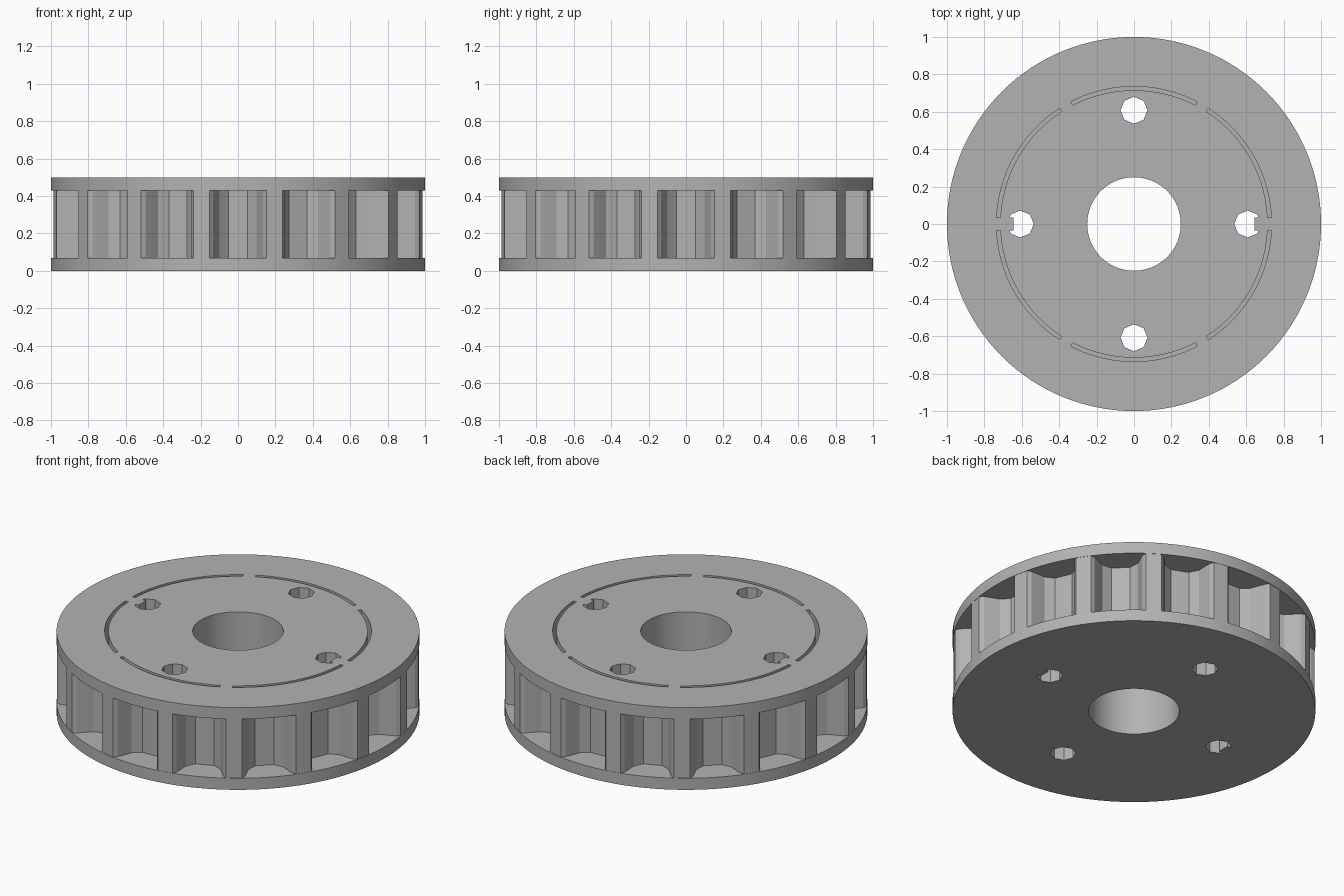
import bpy, bmesh
from math import sin, cos, pi, radians

TEETH = 16
HEIGHT, FLANGE = 0.5, 0.07

if "Cube" in bpy.data.objects:
    bpy.data.objects.remove(bpy.data.objects["Cube"], do_unlink=True)

grey = bpy.data.materials.new("plain grey")
grey.use_nodes = True
grey.diffuse_color = (0.45, 0.45, 0.45, 1)
grey.node_tree.nodes["Principled BSDF"].inputs["Base Color"].default_value = grey.diffuse_color


def polar(r, a):
    return (r * cos(a), r * sin(a))


def circle(r, n):
    return [polar(r, 2 * pi * i / n) for i in range(n)]


def turn(pts, a):
    return [(x * cos(a) - y * sin(a), x * sin(a) + y * cos(a)) for x, y in pts]


def prism(name, pts, z0, z1):
    """Extrude a flat outline from z0 up to z1."""
    bm = bmesh.new()
    face = bm.faces.new([bm.verts.new((x, y, z0)) for x, y in pts])
    ext = bmesh.ops.extrude_face_region(bm, geom=[face])["geom"]
    bmesh.ops.translate(bm, vec=(0, 0, z1 - z0),
                        verts=[v for v in ext if isinstance(v, bmesh.types.BMVert)])
    bmesh.ops.recalc_face_normals(bm, faces=bm.faces)
    mesh = bpy.data.meshes.new(name)
    bm.to_mesh(mesh)
    bm.free()
    mesh.materials.append(grey)
    obj = bpy.data.objects.new(name, mesh)
    bpy.context.collection.objects.link(obj)
    return obj


def combine(target, others, operation):
    """Boolean the other solids into the target, then remove them."""
    for other in others:
        mod = target.modifiers.new(other.name, "BOOLEAN")
        mod.operation, mod.solver, mod.object = operation, "EXACT", other
    depsgraph = bpy.context.evaluated_depsgraph_get()
    mesh = bpy.data.meshes.new_from_object(target.evaluated_get(depsgraph))
    target.modifiers.clear()
    target.data = mesh
    for other in others:
        bpy.data.objects.remove(other, do_unlink=True)


# Toothed belt core: one groove half-profile (sideways, depth), mirrored and repeated
half = [(0.152, 0.0), (0.133, 0.018), (0.121, 0.045), (0.098, 0.105), (0.052, 0.145)]
groove = [(0.998 * cos(0.152) - d, -w) for w, d in half]
groove += [(x, -y) for x, y in reversed(groove)]
outline = []
for i in range(TEETH):
    outline += turn(groove, 2 * pi * i / TEETH)
    outline.append(polar(0.998, 2 * pi * (i + 0.5) / TEETH))
pulley = prism("toothed_pulley", outline, FLANGE / 2, HEIGHT - FLANGE / 2)

# Lower and upper flanges
combine(pulley, [prism("lower_flange", circle(1, 128), 0, FLANGE),
                 prism("upper_flange", circle(1, 128), HEIGHT - FLANGE, HEIGHT)], "UNION")

# Centre bore and four bolt holes; the two side holes have a spoke tab poking in
cutters = [prism("bore", circle(0.25, 96), -0.1, 0.6)]
octagon = circle(0.072, 8)
notched = octagon[1:] + [(0.058, -0.034), (0.035, -0.034), (0.035, 0.034), (0.058, 0.034)]
for i in range(4):
    shape = octagon if i % 2 else notched
    hole = [(x + 0.608, y) for x, y in shape]
    cutters.append(prism("bolt_hole", turn(hole, i * pi / 2), -0.1, 0.6))

# Six narrow arc slots in the top face
steps = [radians(2.7 + 54.6 * k / 20) for k in range(21)]
slot = [polar(0.735, a) for a in steps] + [polar(0.715, a) for a in reversed(steps)]
for i in range(6):
    cutters.append(prism("arc_slot", turn(slot, i * pi / 3), FLANGE, 0.6))
combine(pulley, cutters, "DIFFERENCE")

# Smooth round rims, crisp tooth facets
bpy.ops.object.select_all(action="DESELECT")
pulley.select_set(True)
bpy.context.view_layer.objects.active = pulley
bpy.ops.object.shade_smooth_by_angle(angle=radians(8))
